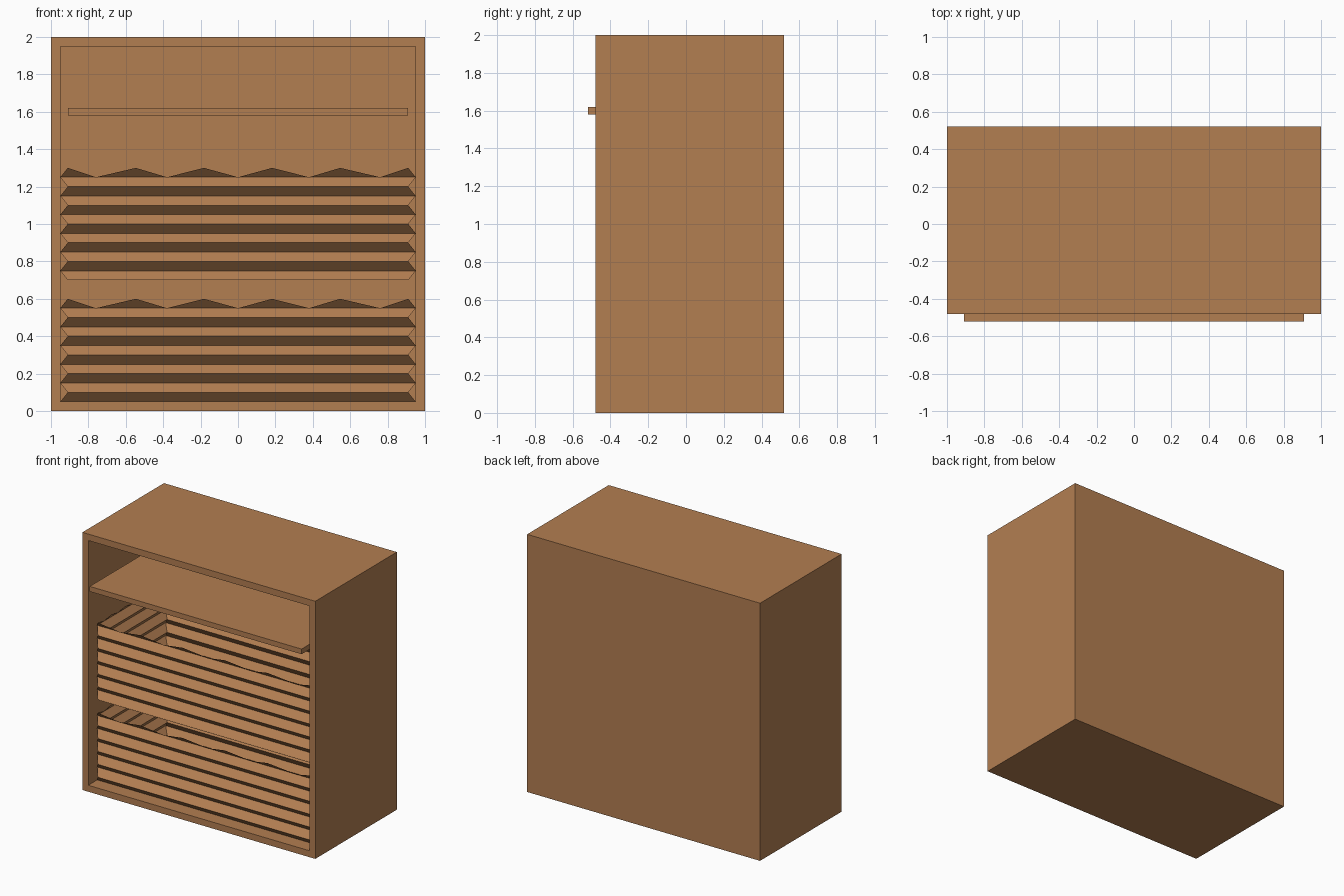
import bpy, bmesh

if "Cube" in bpy.data.objects:
    bpy.data.objects.remove(bpy.data.objects["Cube"])

wood = bpy.data.materials.new("warm_wood")
wood.diffuse_color = (0.45, 0.21, 0.083, 1)
wood.use_nodes = True
wood.node_tree.nodes["Principled BSDF"].inputs["Base Color"].default_value = wood.diffuse_color


def finish(name, bm):
    bmesh.ops.remove_doubles(bm, verts=bm.verts, dist=0.0005)
    bmesh.ops.recalc_face_normals(bm, faces=bm.faces)
    me = bpy.data.meshes.new(name)
    bm.to_mesh(me)
    bm.free()
    me.materials.append(wood)
    ob = bpy.data.objects.new(name, me)
    bpy.context.collection.objects.link(ob)
    return ob


def box_bm(lo, hi):
    bm = bmesh.new()
    bmesh.ops.create_cube(bm, size=1)
    for v in bm.verts:
        v.co = [lo[i] + (v.co[i] + 0.5) * (hi[i] - lo[i]) for i in range(3)]
    return bm


# Cabinet: open-fronted box with 0.05 thick walls
bm = box_bm((-1, -0.48, 0), (1, 0.52, 2))
front = [f for f in bm.faces if f.calc_center_median().y < -0.47]
bmesh.ops.inset_region(bm, faces=front, thickness=0.05, use_even_offset=True)
moved = bmesh.ops.extrude_face_region(bm, geom=front)
bmesh.ops.translate(bm, vec=(0, 0.95, 0),
                    verts=[g for g in moved["geom"] if isinstance(g, bmesh.types.BMVert)])
bmesh.ops.delete(bm, geom=front, context="FACES")
finish("cabinet", bm)

# Shelf: thin board reaching out past the front
finish("shelf", box_bm((-0.91, -0.52, 1.58), (0.91, 0.43, 1.62)))


def lerp(a, b, t):
    return (a[0] + (b[0] - a[0]) * t, a[1] + (b[1] - a[1]) * t)


# Corner loops of the woven rings: ridges on full rows, creases on half rows
RIDGE = [(-0.91, -0.42), (0.91, -0.42), (0.91, 0.43), (-0.91, 0.43)]
CREASE = [(-0.95, -0.37), (0.95, -0.37), (0.95, 0.47), (-0.95, 0.47)]


def basket(name, z0, rows=6, step=0.1, cells=5):
    bm = bmesh.new()

    def tri(*pts):
        bm.faces.new([bm.verts.new(p) for p in pts])

    for s in range(4):
        ra, rb = RIDGE[s], RIDGE[(s + 1) % 4]
        ca, cb = CREASE[s], CREASE[(s + 1) % 4]
        nodes = [lerp(ra, rb, k / cells) for k in range(cells + 1)]
        mids = [ca] + [lerp(ca, cb, (k + 0.5) / cells) for k in range(cells)] + [cb]
        for r in range(rows):
            zc = z0 + (r + 0.5) * step
            for z in (zc - step / 2, zc + step / 2):
                # triangles standing on the crease line
                for k in range(cells + 1):
                    tri((*nodes[k], z), (*mids[k], zc), (*mids[k + 1], zc))
                # triangles hanging from the ridge line; the rim stays zigzag
                if r == rows - 1 and z > zc:
                    continue
                for k in range(cells):
                    tri((*nodes[k], z), (*nodes[k + 1], z), (*mids[k + 1], zc))
    # flat basket floor
    bm.faces.new([bm.verts.new((x, y, z0 + 0.002)) for x, y in RIDGE])
    finish(name, bm)


basket("lower_basket", 0.0)
basket("upper_basket", 0.7)
